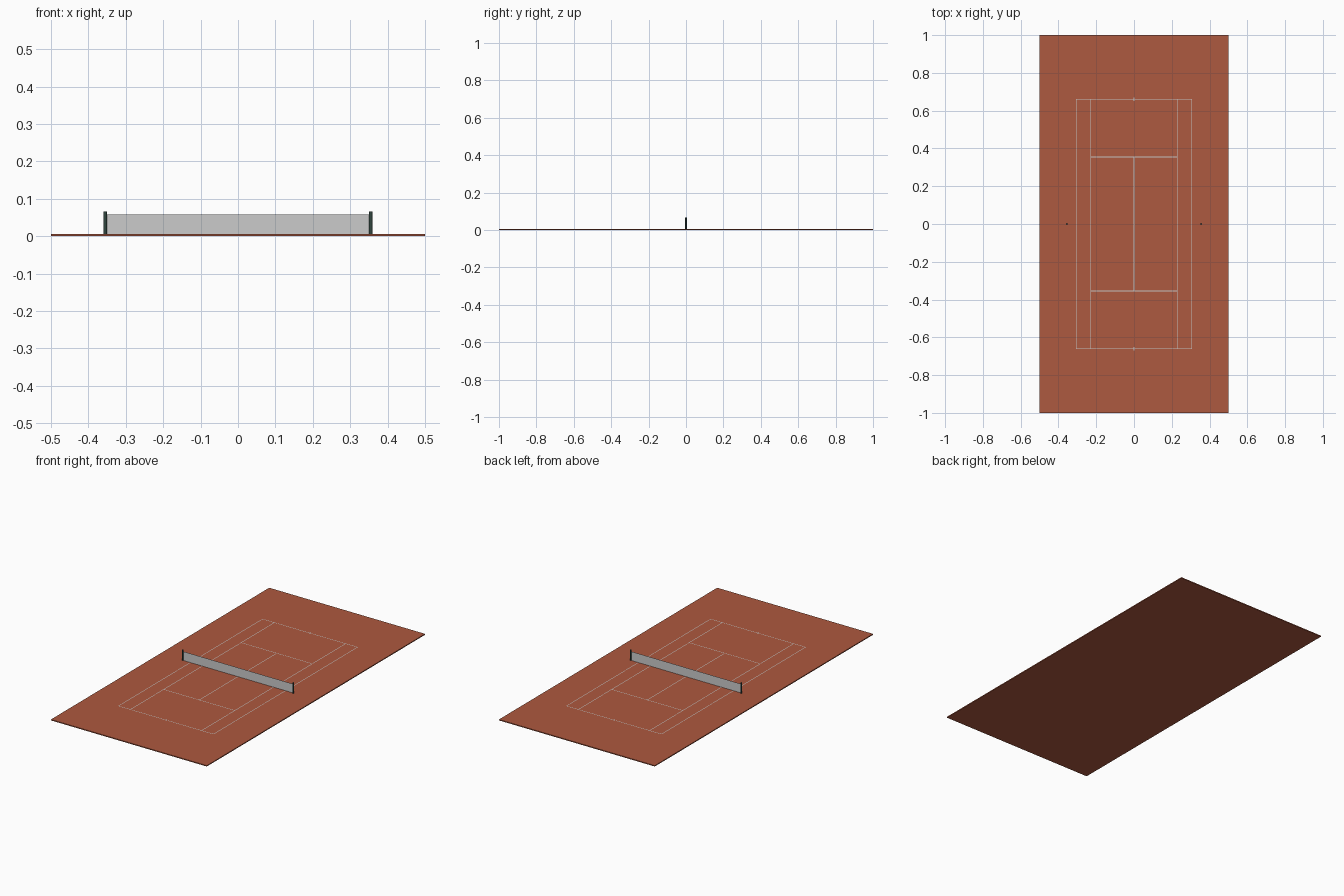
import bpy, bmesh
from mathutils import Matrix, Vector

if "Cube" in bpy.data.objects:
    bpy.data.objects.remove(bpy.data.objects["Cube"])

TOP = 0.0055      # playing surface height
LINE = 0.0035     # painted line width
HALF_L, HALF_W = 0.66, 0.305
SINGLES, SERVICE = 0.2285, 0.355
POST_X, POST_TOP, NET_TOP = 0.355, 0.066, 0.0575


def material(name, rgb):
    m = bpy.data.materials.new(name)
    m.diffuse_color = (*rgb, 1)
    m.use_nodes = True
    m.node_tree.nodes["Principled BSDF"].inputs["Base Color"].default_value = m.diffuse_color
    return m


def finish(name, bm, mat=None):
    me = bpy.data.meshes.new(name)
    bm.to_mesh(me)
    bm.free()
    ob = bpy.data.objects.new(name, me)
    bpy.context.collection.objects.link(ob)
    if mat:
        me.materials.append(mat)
    return ob


clay = material("clay", (0.42, 0.10, 0.05))
green = material("dark_green", (0.03, 0.06, 0.05))

# Clay slab
bm = bmesh.new()
bmesh.ops.create_cube(bm, size=1, matrix=Matrix.Translation((0, 0, TOP / 2))
                      @ Matrix.Diagonal((1, 2, TOP, 1)))
finish("court_slab", bm, clay)

# Painted lines: flat strips just above the slab
bm = bmesh.new()


def strip(x0, x1, y0, y1):
    z = TOP + 0.0004
    bm.faces.new([bm.verts.new(p) for p in
                  ((x0, y0, z), (x1, y0, z), (x1, y1, z), (x0, y1, z))])


h = LINE / 2
for s in (-1, 1):
    for x in (HALF_W, SINGLES):                       # side lines
        strip(s * x - h, s * x + h, -HALF_L - h, HALF_L + h)
    for y, w in ((HALF_L, HALF_W), (SERVICE, SINGLES)):   # base and service lines
        strip(-w, w, s * y - h, s * y + h)
    strip(-h, h, s * HALF_L - 0.01, s * HALF_L + 0.01)    # centre mark
strip(-h, h, -SERVICE, SERVICE)                       # centre service line
finish("court_lines", bm)

# Net: a single thin sheet between the posts
bm = bmesh.new()
bm.faces.new([bm.verts.new(p) for p in
              ((-POST_X, 0, TOP), (POST_X, 0, TOP),
               (POST_X, 0, NET_TOP), (-POST_X, 0, NET_TOP))])
finish("net", bm)

# Net posts
for side, s in (("left", -1), ("right", 1)):
    bm = bmesh.new()
    bmesh.ops.create_cone(bm, cap_ends=True, segments=16, radius1=0.0045,
                          radius2=0.0045, depth=POST_TOP - TOP,
                          matrix=Matrix.Translation((s * POST_X, 0, (POST_TOP + TOP) / 2)))
    post = finish("net_post_" + side, bm, green)
    for p in post.data.polygons:
        p.use_smooth = len(p.vertices) == 4
    bm = bmesh.new()
    bm.from_mesh(post.data)
    for e in bm.edges:                                # keep the rims crisp
        e.smooth = e.calc_face_angle(0) < 0.8
    bm.to_mesh(post.data)
    bm.free()
